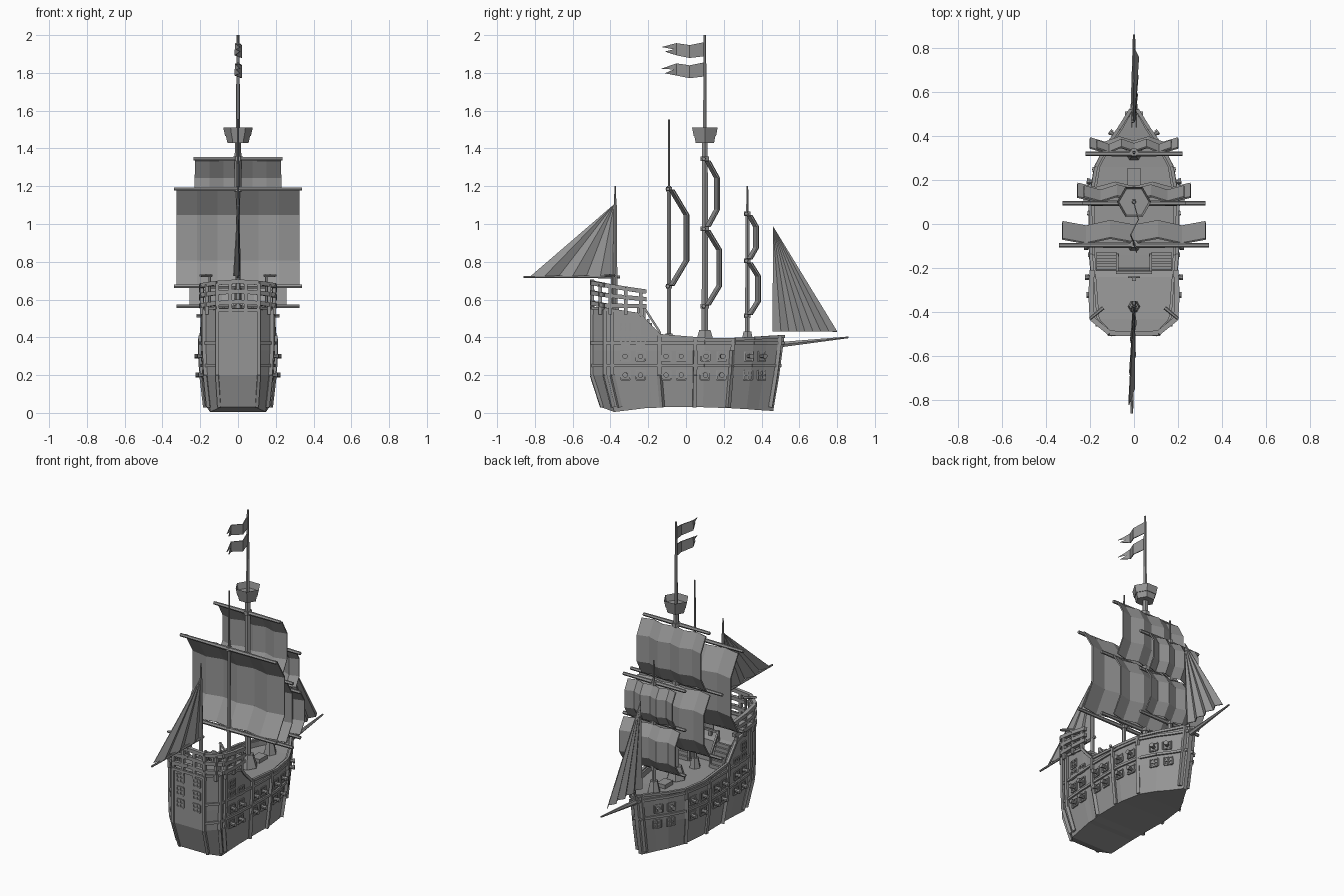
import bpy, bmesh, math
from mathutils import Vector, Matrix

if "Cube" in bpy.data.objects:
    bpy.data.objects.remove(bpy.data.objects["Cube"])

grey = bpy.data.materials.new("plain_grey")
grey.use_nodes = True
COLOR = (0.3, 0.3, 0.3, 1)
grey.diffuse_color = COLOR
grey.node_tree.nodes["Principled BSDF"].inputs["Base Color"].default_value = COLOR


def finish(name, bm, thick=0):
    if not thick:
        bmesh.ops.recalc_face_normals(bm, faces=bm.faces)
    mesh = bpy.data.meshes.new(name)
    bm.to_mesh(mesh)
    bm.free()
    mesh.materials.append(grey)
    ob = bpy.data.objects.new(name, mesh)
    bpy.context.collection.objects.link(ob)
    if thick:
        mod = ob.modifiers.new("thickness", "SOLIDIFY")
        mod.thickness, mod.offset = thick, 0
    return ob


def beam(bm, p, q, r1, r2=None, n=6):
    p, q = Vector(p), Vector(q)
    d = q - p
    turn = d.to_track_quat("Z", "Y").to_matrix().to_4x4()
    m = Matrix.Translation((p + q) / 2) @ turn @ Matrix.Rotation(math.pi / n, 4, "Z")
    bmesh.ops.create_cone(bm, cap_ends=True, segments=n, radius1=r1,
                          radius2=r1 if r2 is None else r2, depth=d.length, matrix=m)


def chain(bm, pts, r, n=4):
    for a, b in zip(pts, pts[1:]):
        beam(bm, a, b, r, n=n)


def box(bm, c, s):
    bmesh.ops.create_cube(bm, size=1, matrix=Matrix.Translation(c) @ Matrix.Diagonal((*s, 1)))


def lerp(table, x, col=1):
    for a, b in zip(table, table[1:]):
        if x <= b[0]:
            t = max(0, (x - a[0]) / (b[0] - a[0]))
            return a[col] + t * (b[col] - a[col])
    return table[-1][col]


# Hull stations: y, half width, rim height, deck height, keel height
STATIONS = [(-.5, .11, .555, .53, .03), (-.43, .175, .55, .525, .005), (-.24, .19, .52, .5, .025),
            (-.21, .19, .48, .49, .025), (-.2, .19, .47, .36, .025), (-.14, .195, .41, .36, .03),
            (.1, .198, .39, .355, .03), (.26, .172, .39, .355, .025), (.36, .12, .395, .36, .02),
            (.43, .07, .4, .365, .015), (.52, .014, .405, .37, .01)]
WIDTH = [(0, .84), (.2, .96), (.33, 1), (.7, 1)]
AFT = [(0, .88), (.2, 1), (.7, 1)]
FORE = [(0, .885), (.2, .95), (.4, 1), (.7, 1)]


def hull_point(y, z, out=0):
    return Vector((lerp(STATIONS, y) * lerp(WIDTH, z) + out, y * lerp(AFT if y < 0 else FORE, z), z))


def flip(v, s):
    return Vector((v[0] * s, v[1], v[2]))


# Hull with bulwark and deck
bm = bmesh.new()
rings = []
for y, w, rim, deck, keel in STATIONS:
    side = [hull_point(y, z) for z in (keel, .2, .33, rim)]
    inner = max(w - .018, .004)
    side += [Vector((inner, side[3].y, rim)), Vector((inner, side[3].y, deck))]
    loop = side + [flip(v, -1) for v in reversed(side)]
    rings.append([bm.verts.new(v) for v in loop])
count = len(rings[0])
for a, b in zip(rings, rings[1:]):
    for i in range(count):
        j = (i + 1) % count
        bm.faces.new((a[i], a[j], b[j], b[i]))
for r in (rings[0], rings[-1]):
    for i in range(3):
        bm.faces.new((r[i], r[i + 1], r[count - 2 - i], r[count - 1 - i]))
finish("hull", bm)

# Ribs and wales
bm = bmesh.new()
for s in (1, -1):
    for y in (-.43, -.39, -.14, .05, .25, .5):
        top = lerp(STATIONS, y, 2)
        chain(bm, [flip(hull_point(y, z, .004), s) for z in (.03, .2, .33, top)], .014)
    for z in (.25, .37):
        chain(bm, [flip(hull_point(st[0], z, .002), s) for st in STATIONS], .011)
    chain(bm, [flip(hull_point(st[0], st[2]), s) for st in STATIONS], .011)
for x in (-.11, .11):
    chain(bm, [(x, -.5, .55), (x, -.5, .2), (x * .9, -.445, .03)], .012)
beam(bm, (-.11, -.5, .545), (.11, -.5, .545), .012, n=4)
finish("ribs_and_wales", bm)


# Windows: square frame with a cross, gun ports add a barrel
def window(bm, c, u, n, gun=False, h=.024):
    up = Vector((0, 0, 1))
    c = c + n * .002
    for k in (-h, h) if gun else (-h, 0, h):
        beam(bm, c + u * k - up * h, c + u * k + up * h, .006, n=4)
        beam(bm, c + up * k - u * h, c + up * k + u * h, .006, n=4)
    if gun:
        beam(bm, c - n * .02, c + n * .022, .012, .01, 8)
        beam(bm, c + n * .02, c + n * .032, .014, n=8)


frames, ports = bmesh.new(), bmesh.new()
spots = [(y, z, True) for z in (.2, .3) for y in (-.32, -.24, -.105, -.025, .105, .195)]
spots += [(-.32, .455, False), (-.32, .385, False), (-.24, .385, False)]
spots += [(.345, .2, False), (.42, .2, False), (.34, .3, True), (.41, .3, True)]
for y, z, gun in spots:
    c = hull_point(y, z)
    u = (hull_point(y + .02, z) - hull_point(y - .02, z)).normalized()
    n = Vector((u.y, -u.x, 0)).normalized()
    for s in (1, -1):
        window(ports if gun else frames, flip(c, s), flip(u, s), flip(n, s), gun)
for x in (-.058, .058):
    for z in (.335, .415, .495):
        window(frames, Vector((x, -.5, z)), Vector((1, 0, 0)), Vector((0, -1, 0)))
finish("windows", frames)
finish("gun_ports", ports)

# Stern railing
bm = bmesh.new()
for low, high in ((.565, .575), (.602, .63), (.642, .682)):
    half = [(.19, -.21, low), (.196, -.32, (low + high) / 2 - .004), (.19, -.43, high - .006),
            (.11, -.495, high + .006), (0, -.498, high + .014)]
    for s in (1, -1):
        chain(bm, [flip(v, s) for v in half], .016)
for s in (1, -1):
    for x, y in ((.19, -.24), (.193, -.32), (.192, -.4), (.165, -.455), (.11, -.495), (.04, -.498)):
        beam(bm, (x * s, y, .52), (x * s, y, .642 + (-.21 - y) * .15), .013, n=4)
    # Swivel guns
    beam(bm, (.15 * s, -.39, .53), (.15 * s, -.39, .73), .007)
    beam(bm, (.14 * s, -.38, .727), (.2 * s, -.43, .727), .009, .007)
finish("stern_railing", bm)

# Deck fittings: stairs, wheel, break rail, hatch
bm = bmesh.new()
for s in (1, -1):
    for i in range(6):
        h = .023 * (6 - i)
        box(bm, (.125 * s, -.2 + i * .013, .36 + h / 2), (.09, .014, h))
    for y in (-.14, -.22):
        beam(bm, (.075 * s, y, .36), (.075 * s, y, .56 if y < -.2 else .43), .009, n=4)
    beam(bm, (.075 * s, -.22, .555), (.075 * s, -.14, .43), .008, n=4)
beam(bm, (-.075, -.22, .55), (.075, -.22, .55), .009, n=4)
beam(bm, (0, -.25, .5), (0, -.25, .56), .012, n=4)
beam(bm, (0, -.245, .56), (0, -.238, .56), .03, n=8)
box(bm, (0, .215, .365), (.06, .08, .03))
finish("deck_fittings", bm)


# Masts with footings, yards and collars: name, y, base, shoulder, top, radius, yards
def mast(name, y, base, shoulder, top, r, yards):
    bm = bmesh.new()
    beam(bm, (0, y, base), (0, y, shoulder), r, r * .85)
    beam(bm, (0, y, shoulder - .02), (0, y, top), r * .6, r * .35)
    beam(bm, (0, y, base), (0, y, base + .08), r * 3, r * 1.7)
    for z, half in yards:
        yy = y - .006
        for s in (1, -1):
            beam(bm, (0, yy, z), (half * s, yy, z), .013, .01)
        beam(bm, (0, y, z - .012), (0, y, z + .012), r + .006)
    finish(name, bm)


mast("aft_mast", -.09, .34, 1.2, 1.555, .013, [(1.185, .34), (.67, .34)])
mast("main_mast", .1, .36, 1.45, 2.0, .02, [(1.345, .235), (.975, .325), (.565, .325)])
mast("fore_mast", .325, .35, 1.06, 1.2, .014, [(1.055, .22), (.805, .22), (.515, .22)])

bm = bmesh.new()
beam(bm, (0, -.375, .5), (0, -.375, 1.1), .015, .01)
beam(bm, (0, -.375, 1.1), (0, -.375, 1.2), .008, .004)
beam(bm, (0, -.375, .5), (0, -.375, .57), .03, .02)
beam(bm, (0, -.35, .72), (-.01, -.86, .72), .009, .006)
finish("mizzen_mast_and_boom", bm)

bm = bmesh.new()
beam(bm, (0, .44, .355), (0, .86, .4), .018, .005)
finish("bowsprit", bm)


# Square sails: bulging profile with vertical folds
def square_sail(name, y, z0, z1, half, bulge):
    bm = bmesh.new()
    h = z0 - z1
    rows = [(0, z0), (bulge, z0 - h * .26), (bulge, z0 - h * .74), (0, z1)]
    folds = (0, -.02, .004, -.016, .004, -.02, 0)
    grid = [[bm.verts.new((half * (i / 3 - 1), y + b + f, z)) for i, f in enumerate(folds)]
            for b, z in rows]
    for a, b in zip(grid, grid[1:]):
        for i in range(6):
            bm.faces.new((a[i], a[i + 1], b[i + 1], b[i]))
    finish(name, bm, .008)


square_sail("aft_sail", -.068, 1.18, .675, .325, .078)
square_sail("main_upper_sail", .122, 1.335, .985, .228, .05)
square_sail("main_lower_sail", .122, .965, .57, .257, .062)
square_sail("fore_upper_sail", .345, 1.045, .815, .17, .034)
square_sail("fore_lower_sail", .345, .795, .52, .2, .045)


# Triangular sails folded like a fan from the peak
def fan_sail(name, peak, a, b, folds):
    bm = bmesh.new()
    a, b = Vector(a), Vector(b)
    tip = bm.verts.new(peak)
    foot = []
    for i in range(folds + 1):
        v = a.lerp(b, i / folds)
        v.x += .012 if i % 2 else -.012
        foot.append(bm.verts.new(v))
    for p, q in zip(foot, foot[1:]):
        bm.faces.new((tip, p, q))
    finish(name, bm, .005)


fan_sail("mizzen_sail", (0, -.38, 1.105), (0, -.38, .725), (-.012, -.82, .725), 6)
fan_sail("jib_sail", (0, .46, .99), (0, .46, .43), (.01, .8, .43), 8)

# Lookout basket: two flared hexagonal tiers, hollowed
bm = bmesh.new()
for z, h, r1, r2 in ((1.43, .035, .056, .064), (1.465, .045, .068, .078)):
    bmesh.ops.create_cone(bm, cap_ends=True, segments=6, radius1=r1, radius2=r2, depth=h,
                          matrix=Matrix.Translation((0, .1, z + h / 2)) @ Matrix.Rotation(math.pi / 2, 4, "Z"))
bm.faces.ensure_lookup_table()
lid = max(bm.faces, key=lambda f: f.calc_center_median().z)
bmesh.ops.inset_region(bm, faces=[lid], thickness=.01)
bmesh.ops.translate(bm, verts=lid.verts, vec=(0, 0, -.04))
finish("lookout_basket", bm)

# Wavy swallowtail pennants
for name, z, rise in (("upper_pennant", 1.925, 0), ("lower_pennant", 1.818, .008)):
    bm = bmesh.new()
    cols = [(.095, .037, 0, 0), (.02, .034, .02, -.012), (-.05, .032, -.015, .0)]
    pairs = [[bm.verts.new((x, y, z + dz + k * h)) for k in (1, -1)] for y, h, x, dz in cols]
    for a, b in zip(pairs, pairs[1:]):
        bm.faces.new((a[0], b[0], b[1], a[1]))
    notch = bm.verts.new((-.01, -.065, z))
    for k, v, reach in ((1, pairs[-1][0], -.13), (-1, pairs[-1][1], -.11)):
        bm.faces.new((v, notch, bm.verts.new((.012, reach, z + k * .012 - rise))))
    bm.faces.new((pairs[-1][0], notch, pairs[-1][1]))
    finish(name, bm, .005)
